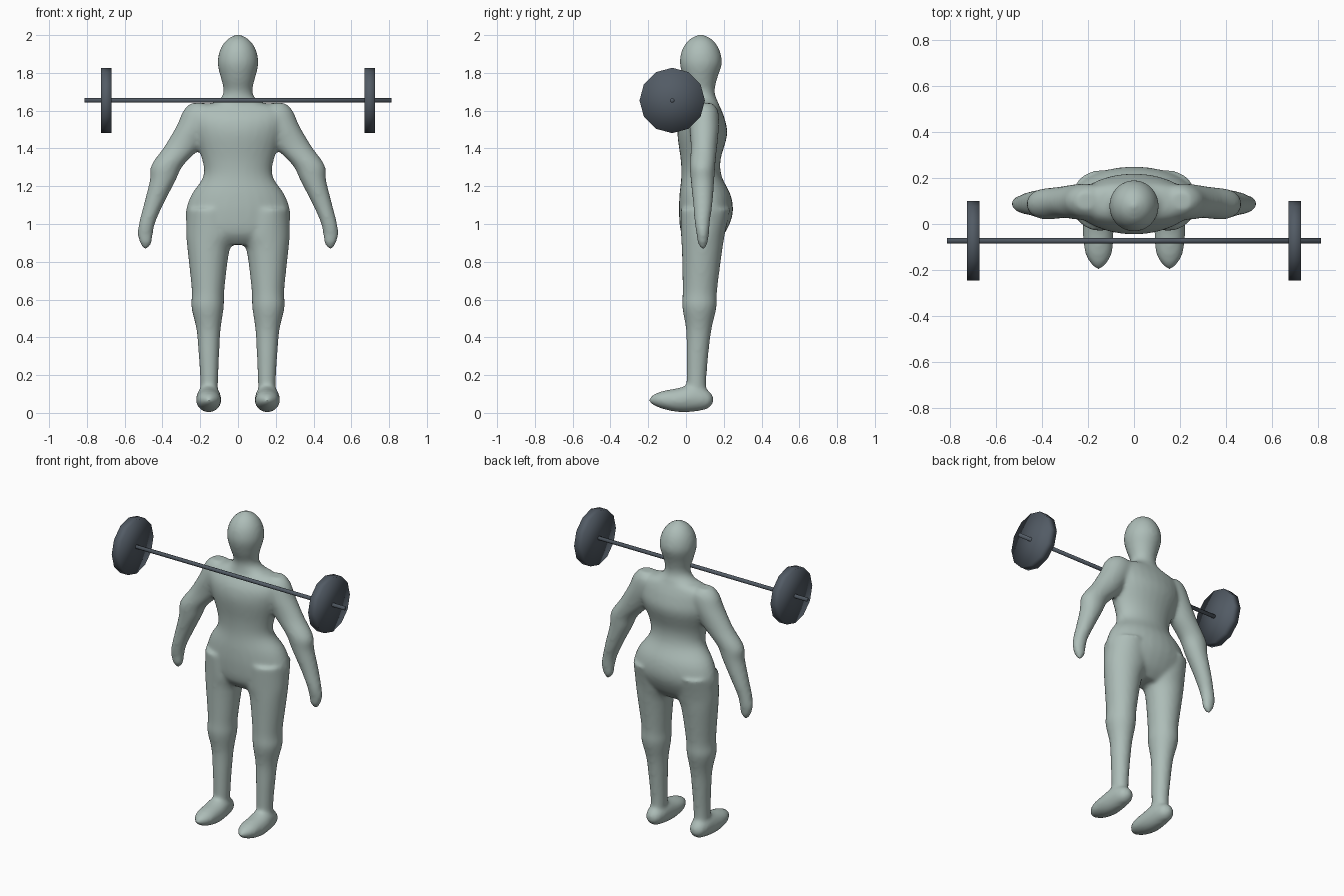
import bpy, bmesh, math
from mathutils import Vector

cube = bpy.data.objects.get("Cube")
if cube:
    bpy.data.objects.remove(cube, do_unlink=True)


def material(name, rgb, rough):
    m = bpy.data.materials.new(name)
    m.use_nodes = True
    m.diffuse_color = (*rgb, 1)
    shader = m.node_tree.nodes["Principled BSDF"]
    shader.inputs["Base Color"].default_value = (*rgb, 1)
    shader.inputs["Roughness"].default_value = rough
    return m


SKIN = material("grey green clay", (0.42, 0.51, 0.48), 0.6)
IRON = material("dark iron", (0.085, 0.105, 0.13), 0.5)


def finish(bm, name, mat):
    bmesh.ops.recalc_face_normals(bm, faces=bm.faces)
    for f in bm.faces:
        f.smooth = True
    mesh = bpy.data.meshes.new(name)
    bm.to_mesh(mesh)
    bm.free()
    mesh.materials.append(mat)
    obj = bpy.data.objects.new(name, mesh)
    bpy.context.collection.objects.link(obj)
    return obj


def spline(rows, steps=4):
    """Smoothly interpolate section rows."""
    out = []
    for i in range(len(rows) - 1):
        a, b, c, d = (rows[max(0, min(len(rows) - 1, i + k))] for k in (-1, 0, 1, 2))
        for s in range(steps):
            t = s / steps
            out.append([q + 0.5 * t * (r - p + t * (2 * p - 5 * q + 4 * r - w
                        + t * (3 * (q - r) + w - p))) for p, q, r, w in zip(a, b, c, d)])
    return out + [rows[-1]]


def loft(bm, rows, along="z", side=1, n=28):
    """Oval rings; a row is position, x min, x max, then the other axis min, max."""
    rings = []
    for p, x0, x1, v0, v1 in spline(rows):
        ring = []
        for k in range(n):
            a = math.tau * k / n
            x = side * ((x0 + x1) / 2 + (x1 - x0) / 2 * math.cos(a))
            v = (v0 + v1) / 2 + (v1 - v0) / 2 * math.sin(a)
            ring.append(bm.verts.new((x, v, p) if along == "z" else (x, p, v)))
        rings.append(ring)
    faces = [bm.faces.new(rings[0]), bm.faces.new(rings[-1])]
    for r, s in zip(rings, rings[1:]):
        for k in range(n):
            j = (k + 1) % n
            faces.append(bm.faces.new((r[k], r[j], s[j], s[k])))
    bmesh.ops.recalc_face_normals(bm, faces=faces)


# Sections: torso and head are symmetric, limbs are given for the left side
torso = [(z, -w, w, y0, y1) for z, w, y0, y1 in (
    (0.89, 0.15, 0.02, 0.15), (0.95, 0.25, -0.025, 0.205), (1.05, 0.278, -0.037, 0.247),
    (1.15, 0.25, -0.035, 0.238), (1.25, 0.185, -0.025, 0.19), (1.34, 0.19, -0.028, 0.183),
    (1.47, 0.24, -0.045, 0.218), (1.55, 0.26, -0.035, 0.207), (1.61, 0.25, 0, 0.185),
    (1.64, 0.15, 0.02, 0.17))]
head = [(z, -w, w, y0, y1) for z, w, y0, y1 in (
    (1.58, 0.17, 0.0, 0.18), (1.64, 0.125, 0.01, 0.172), (1.67, 0.088, 0.015, 0.158),
    (1.71, 0.076, 0.012, 0.152), (1.77, 0.09, -0.012, 0.165), (1.85, 0.108, -0.033, 0.19),
    (1.92, 0.096, -0.022, 0.178), (1.97, 0.065, 0.01, 0.146), (1.995, 0.028, 0.048, 0.108),
    (2.005, 0.004, 0.075, 0.083))]
arm = [(1.64, 0.17, 0.25, 0.06, 0.14), (1.6, 0.1, 0.29, 0.025, 0.17),
       (1.52, 0.13, 0.325, 0.018, 0.175), (1.41, 0.195, 0.39, 0.025, 0.165),
       (1.31, 0.29, 0.46, 0.02, 0.155), (1.23, 0.33, 0.467, 0.025, 0.15),
       (1.1, 0.397, 0.5, 0.038, 0.14), (1.01, 0.437, 0.523, 0.045, 0.127),
       (0.95, 0.45, 0.532, 0.055, 0.122), (0.9, 0.457, 0.52, 0.062, 0.115),
       (0.868, 0.48, 0.5, 0.08, 0.1)]
leg = [(1.08, 0.03, 0.272, -0.03, 0.235), (0.95, 0.005, 0.275, -0.027, 0.207),
       (0.86, 0.045, 0.267, -0.022, 0.192), (0.65, 0.072, 0.245, -0.018, 0.165),
       (0.56, 0.075, 0.247, -0.02, 0.162), (0.44, 0.092, 0.22, 0.0, 0.135),
       (0.3, 0.1, 0.208, 0.002, 0.118), (0.17, 0.105, 0.2, 0.002, 0.108),
       (0.06, 0.11, 0.2, 0.0, 0.11)]
foot = [(0.143, 0.135, 0.175, 0.05, 0.09), (0.115, 0.107, 0.203, 0.022, 0.12),
        (0.04, 0.092, 0.218, 0.006, 0.15), (-0.04, 0.088, 0.222, 0.004, 0.132),
        (-0.12, 0.094, 0.214, 0.02, 0.117), (-0.17, 0.117, 0.19, 0.04, 0.098),
        (-0.198, 0.145, 0.164, 0.06, 0.075)]

# Body: limbs fused into one smooth skin
body = bmesh.new()
loft(body, torso)
loft(body, head)
for side in (1, -1):
    loft(body, arm, side=side)
    loft(body, leg, side=side)
    loft(body, foot, along="y", side=side)
figure = finish(body, "body", SKIN)
fuse = figure.modifiers.new("fuse", "REMESH")
fuse.mode = "VOXEL"
fuse.voxel_size = 0.011
fuse.use_smooth_shade = True
relax = figure.modifiers.new("relax", "SMOOTH")
relax.factor = 0.5
relax.iterations = 10


def rod(name, x, length, radius, sides):
    """Fan-capped cylinder lying along x at barbell height."""
    bm = bmesh.new()
    ends = []
    for e in (-1, 1):
        px = x + e * length / 2
        ring = [bm.verts.new((px, radius * math.cos(math.tau * k / sides),
                              radius * math.sin(math.tau * k / sides))) for k in range(sides)]
        hub = bm.verts.new((px, 0, 0))
        for k in range(sides):
            bm.faces.new((hub, ring[k], ring[(k + 1) % sides]))
        ends.append(ring)
    for k in range(sides):
        j = (k + 1) % sides
        bm.faces.new((ends[0][k], ends[0][j], ends[1][j], ends[1][k]))
    bmesh.ops.translate(bm, verts=bm.verts, vec=Vector((0, -0.073, 1.654)))
    return finish(bm, name, IRON)


# Barbell
rod("bar", 0, 1.624, 0.012, 12)
for label, s in (("left", 1), ("right", -1)):
    rod(label + "_weight_plate", s * 0.698, 0.055, 0.173, 12)
